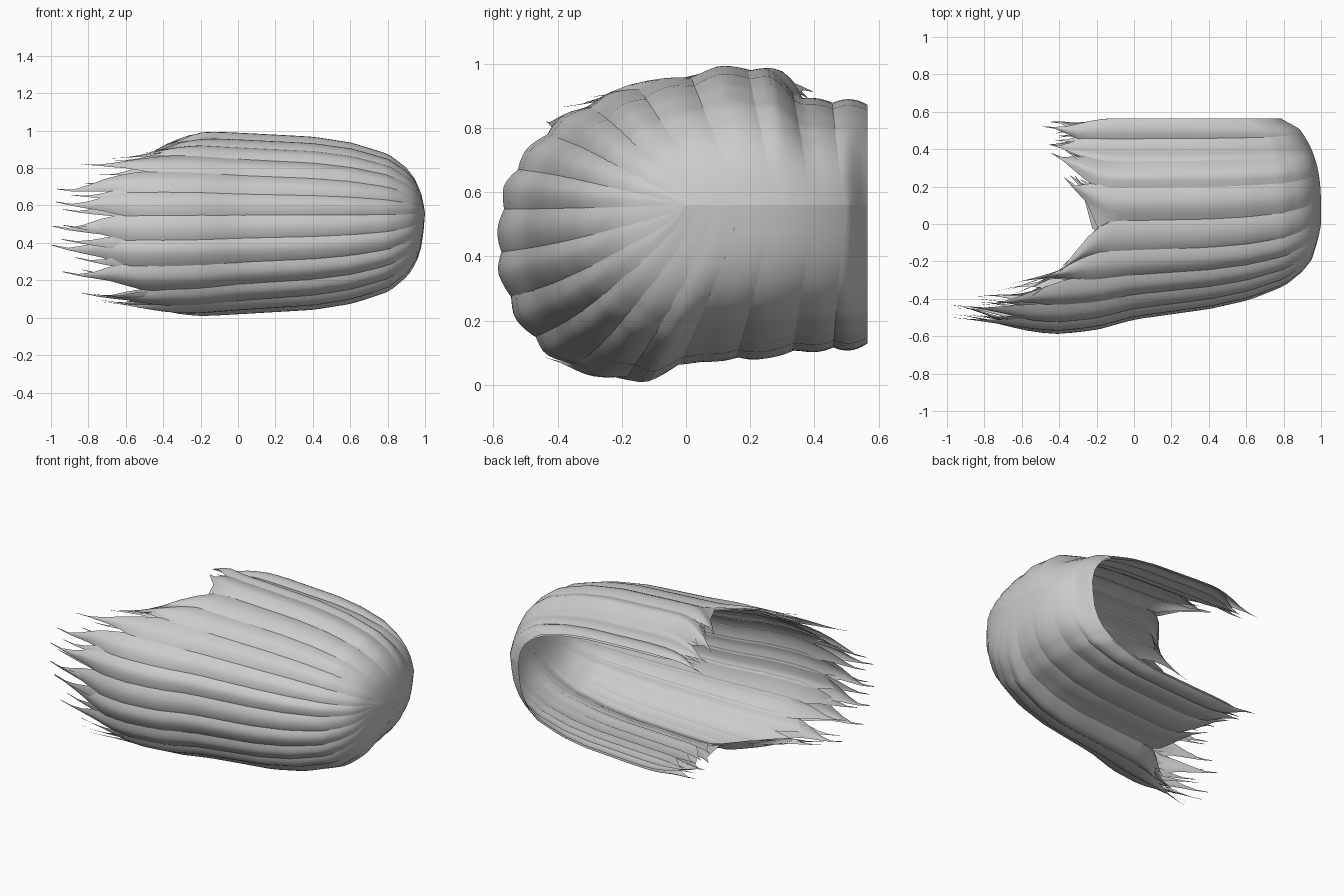
import bpy, bmesh, math, random
from mathutils import Vector

if "Cube" in bpy.data.objects:
    bpy.data.objects.remove(bpy.data.objects["Cube"])
random.seed(7)

grey = bpy.data.materials.new("hair grey")
grey.use_nodes = True
grey.diffuse_color = (0.6, 0.6, 0.6, 1)
grey.node_tree.nodes["Principled BSDF"].inputs["Base Color"].default_value = (0.6, 0.6, 0.6, 1)

# Hem around the head: y, z, tip x, root y on the parting
HEM = [(.565, .875, -.46, .565), (.47, .875, -.48, .5), (.36, .88, -.44, .42),
       (.25, .975, -.4, .32), (.1, .98, -.36, .22), (-.06, .94, -.5, .13),
       (-.22, .9, -.7, .06), (-.36, .83, -.8, .02), (-.47, .73, -.94, 0),
       (-.54, .62, -.97, 0), (-.56, .49, -1, 0), (-.56, .36, -.99, 0),
       (-.51, .22, -.92, 0), (-.42, .11, -.85, .02), (-.28, .04, -.78, .06),
       (-.12, .02, -.58, .12), (.04, .085, -.36, .2), (.2, .09, -.36, .3),
       (.36, .115, -.42, .42), (.47, .12, -.46, .5), (.565, .125, -.46, .565)]
# Dome profile: height, spread at the sides, spread at the back
DOME = [(1, 0, 0), (.985, .24, .14), (.95, .42, .33), (.9, .56, .44), (.8, .72, .57),
        (.6, .86, .7), (.4, .93, .78), (0, .98, .88), (-.2, 1, .98), (-.4, 1, 1.02), (-1, .98, 1.05)]
PART_Z = .56


def smooth(s):
    s = min(max(s, 0), 1)
    return s * s * (3 - 2 * s)


def hem_at(u):
    f = min(max(u, 0), 1) * (len(HEM) - 1)
    i = min(int(f), len(HEM) - 2)
    return [a + (b - a) * (f - i) for a, b in zip(HEM[i], HEM[i + 1])]


def spread(x, back):
    for a, b in zip(DOME, DOME[1:]):
        if x >= b[0]:
            k = (a[0] - x) / (a[0] - b[0])
            side, rear = (a[j] + (b[j] - a[j]) * k for j in (1, 2))
            return side + (rear - side) * back
    return DOME[-1][1]


def surface(u, x):
    """Point of the hair shell for a position along the hem and a height."""
    y, z, _, root = hem_at(u)
    back = smooth(-y / .5)
    f, fz = spread(x, back), spread(x, back * .6)
    if z < PART_Z:
        fz **= .8
    py, pz = root + (y - root) * f, PART_Z + (z - PART_Z) * fz
    # Below the neck the side locks part, sweeping to the front and the back
    hang = smooth((-.1 - .25 * back - x) / (.5 + .2 * back))
    goal = .47 if y > .02 else -.46
    py += (goal - py) * hang * .85
    pz += (.48 - pz) * hang * .12
    if x > 0:
        x *= 1 - 1.2 * max(0, root - .05) ** 3 - .05 * smooth((root - .5) / .07)
    return Vector((x, py, pz))


def lock(bm, u0, u1, end, depth, puff, taper, rows=34, cols=8):
    """One lock: a puffed strip from the parting to a pointed tip."""
    mid, half = (u0 + u1) / 2, (u1 - u0) / 2
    sway = random.uniform(-.6, .6)
    flick = Vector((0, random.uniform(-.03, .07), random.uniform(-.02, .02)))
    grid = []
    for r in range(rows + 1):
        t = r / rows
        x = 1 - (1 - end) * t ** 1.5
        k = smooth((x - end) / taper)
        bend = sway * (1 - k) ** 2 + .25 * math.sin((x - end) * 14) * (1 - k)
        row = []
        for j in range(cols + 1):
            s = j / cols * 2 - 1
            p = surface(mid + half * (bend + s * max(k, .03)), x)
            out = Vector((max(0, x - .2) * .6, p.y - .1, p.z - .52))
            if mid < .12 or mid > .88:
                out.y = 0
            lift = puff * (1 - s * s) * smooth(t * 3) * k - depth * smooth(t * 3)
            row.append(bm.verts.new(p + out.normalized() * lift + flick * (1 - k)))
        grid.append(row)
    for a, b in zip(grid, grid[1:]):
        for j in range(cols):
            bm.faces.new((a[j], a[j + 1], b[j + 1], b[j]))


def layer(name, count, depth, puff, overlap, shorten):
    bm = bmesh.new()
    # No lock straddles the side partings, where the hem splits front from back
    splits = [0, 4.53 / 20, 15.6 / 20, 1]
    for a, b in zip(splits, splits[1:]):
        n = round(count * (b - a))
        width = (b - a) / n
        for i in range(n):
            u0, u1 = a + i * width, a + (i + 1) * width
            end = hem_at((u0 + u1) / 2)[2]
            taper = .2 + .28 * smooth((-end - .4) / .4)
            end = max(-1, end + shorten + random.uniform(-.04, .03))
            lock(bm, max(a, u0 - width * overlap), min(b, u1 + width * overlap),
                 end, depth, puff, taper)
    mesh = bpy.data.meshes.new(name)
    bm.to_mesh(mesh)
    bm.free()
    mesh.materials.append(grey)
    obj = bpy.data.objects.new(name, mesh)
    bpy.context.collection.objects.link(obj)
    bpy.context.view_layer.objects.active = obj
    obj.select_set(True)
    bpy.ops.object.shade_smooth_by_angle(angle=math.radians(50))
    obj.select_set(False)


# Broad outer locks over a thin inner layer that shows between their tips
layer("outer_locks", 19, 0, .018, .1, 0)
layer("inner_strands", 27, .012, .006, .1, .08)
